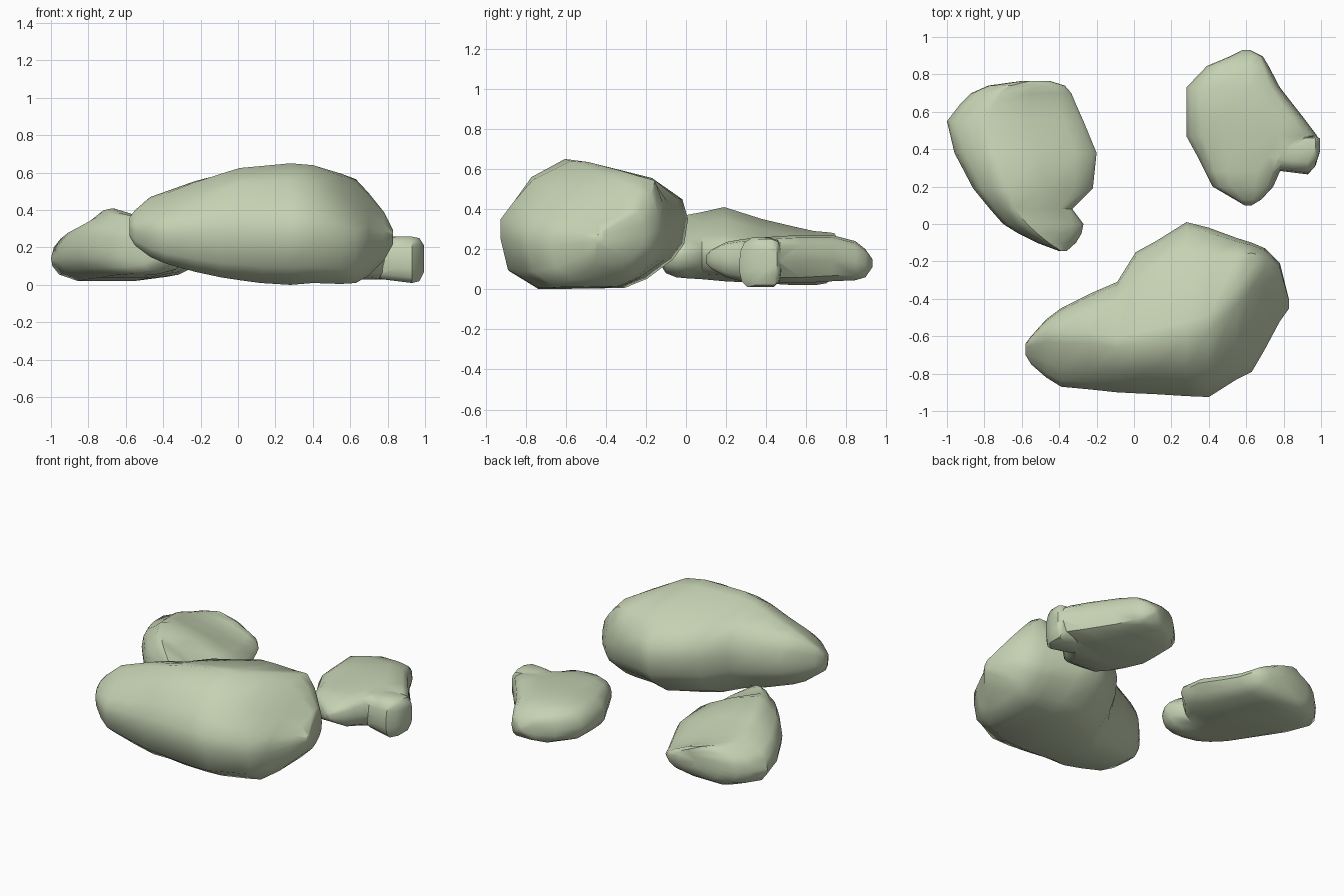
import bpy, bmesh, math


def rock(name, axis, profile, sections, end_profile=None):
    """Loft a unit profile (across, up) through sections (along, low, high, z_low, z_high[, blend])."""
    bm = bmesh.new()
    rings = []
    for a, lo, hi, z0, z1, *blend in sections:
        w = blend[0] if blend else 0
        ring = []
        for (u, v), (p, q) in zip(profile, end_profile or profile):
            u, v = u + (p - u) * w, v + (q - v) * w
            c, z = lo + u * (hi - lo), z0 + v * (z1 - z0)
            ring.append(bm.verts.new((a, c, z) if axis == 'x' else (c, a, z)))
        rings.append(ring)
    n = len(profile)
    for r, s in zip(rings, rings[1:]):
        for i in range(n):
            j = (i + 1) % n
            bm.faces.new((r[i], r[j], s[j], s[i]))
    bm.faces.new(rings[0])
    bm.faces.new(rings[-1][::-1])
    bmesh.ops.recalc_face_normals(bm, faces=bm.faces)
    mesh = bpy.data.meshes.new(name)
    bm.to_mesh(mesh)
    bm.free()
    ob = bpy.data.objects.new(name, mesh)
    bpy.context.collection.objects.link(ob)
    mesh.materials.append(mat)
    return ob


def smooth(ob):
    bpy.ops.object.select_all(action='DESELECT')
    ob.select_set(True)
    bpy.context.view_layer.objects.active = ob
    bpy.ops.object.shade_smooth_by_angle(angle=math.radians(45))


mat = bpy.data.materials.new("mossy_stone")
mat.diffuse_color = (0.56, 0.64, 0.45, 1)

# Large boulder in front, lofted left to right; its ridge runs towards the back at both ends
underside = [(.98, .35), (.92, .23), (.78, .08), (.66, .01), (.2, 0), (.04, .14)]
boulder = rock(
    "large_boulder", 'x',
    [(0, .38), (0, .54), (.07, .68), (.16, .86), (.34, 1), (.43, .98), (.82, .84),
     (.97, .69), (1, .54)] + underside,
    [(-.58, -.70, -.64, .26, .36, 1), (-.55, -.75, -.60, .21, .40, 1), (-.47, -.82, -.51, .15, .47, .9),
     (-.39, -.87, -.45, .115, .50, .7), (-.23, -.885, -.37, .07, .56, .45), (-.09, -.90, -.31, .04, .60, .2),
     (.01, -.905, -.15, .025, .625), (.12, -.91, -.09, .01, .635), (.28, -.92, .01, 0, .65),
     (.40, -.925, -.02, .01, .645, .15), (.55, -.83, -.075, .005, .60, .6), (.63, -.79, -.10, .01, .565, 1),
     (.70, -.67, -.13, .05, .49, 1), (.78, -.52, -.21, .13, .39, 1), (.83, -.45, -.41, .22, .29, 1)],
    [(0, .38), (0, .5), (.08, .61), (.28, .76), (.65, .95), (.8, 1), (.92, .96),
     (.98, .75), (1, .54)] + underside)

# Medium rock at back left with a low shoulder, lofted front to back
left = rock(
    "left_rock", 'y',
    [(0, .42), (.02, .62), (.07, .78), (.16, .87), (.22, .97), (.3, 1), (.6, .84), (.85, .63),
     (.97, .5), (1, .38), (.95, .2), (.85, .08), (.6, 0), (.2, 0), (.06, .12), (.01, .28)],
    [(-.145, -.40, -.36, .15, .27), (-.10, -.52, -.31, .08, .32), (-.05, -.62, -.28, .06, .35),
     (0, -.70, -.27, .055, .37), (.08, -.77, -.33, .05, .385), (.19, -.86, -.22, .04, .41),
     (.38, -.96, -.20, .03, .35), (.55, -1, -.27, .02, .31), (.64, -.93, -.31, .02, .29),
     (.70, -.87, -.335, .03, .285), (.74, -.78, -.37, .06, .28), (.765, -.6, -.45, .12, .24)])

# Flat rock at back right, lofted front to back
flat = [(0, .5), (.04, .75), (.12, .9), (.3, 1), (.7, 1), (.9, .95), (.97, .8), (1, .45),
        (.94, .12), (.8, 0), (.2, 0), (.06, .12), (.01, .3)]
right = rock(
    "right_rock", 'y', flat,
    [(.10, .59, .63, .13, .17), (.13, .54, .68, .10, .20), (.20, .42, .745, .06, .235),
     (.28, .38, .78, .04, .25), (.36, .34, .88, .03, .257), (.47, .28, .98, .03, .265),
     (.57, .28, .905, .03, .27), (.73, .28, .78, .04, .27), (.845, .39, .72, .045, .24),
     (.895, .51, .69, .06, .20), (.93, .58, .62, .11, .15)])

# Small horn merged into the side of the flat rock
horn = rock(
    "rock_horn", 'x', flat,
    [(.72, .32, .48, .06, .23), (.77, .285, .48, .03, .25), (.85, .275, .48, .02, .258),
     (.93, .265, .48, .01, .258), (.97, .31, .475, .02, .25), (.995, .39, .455, .07, .21)])
horn.hide_render = True
horn.hide_viewport = True
union = right.modifiers.new("merge_horn", 'BOOLEAN')
union.operation = 'UNION'
union.solver = 'EXACT'
union.object = horn

bpy.context.view_layer.objects.active = right
bpy.ops.object.select_all(action='DESELECT')
right.select_set(True)
bpy.ops.object.modifier_apply(modifier=union.name)
for part in (boulder, left, right):
    smooth(part)
